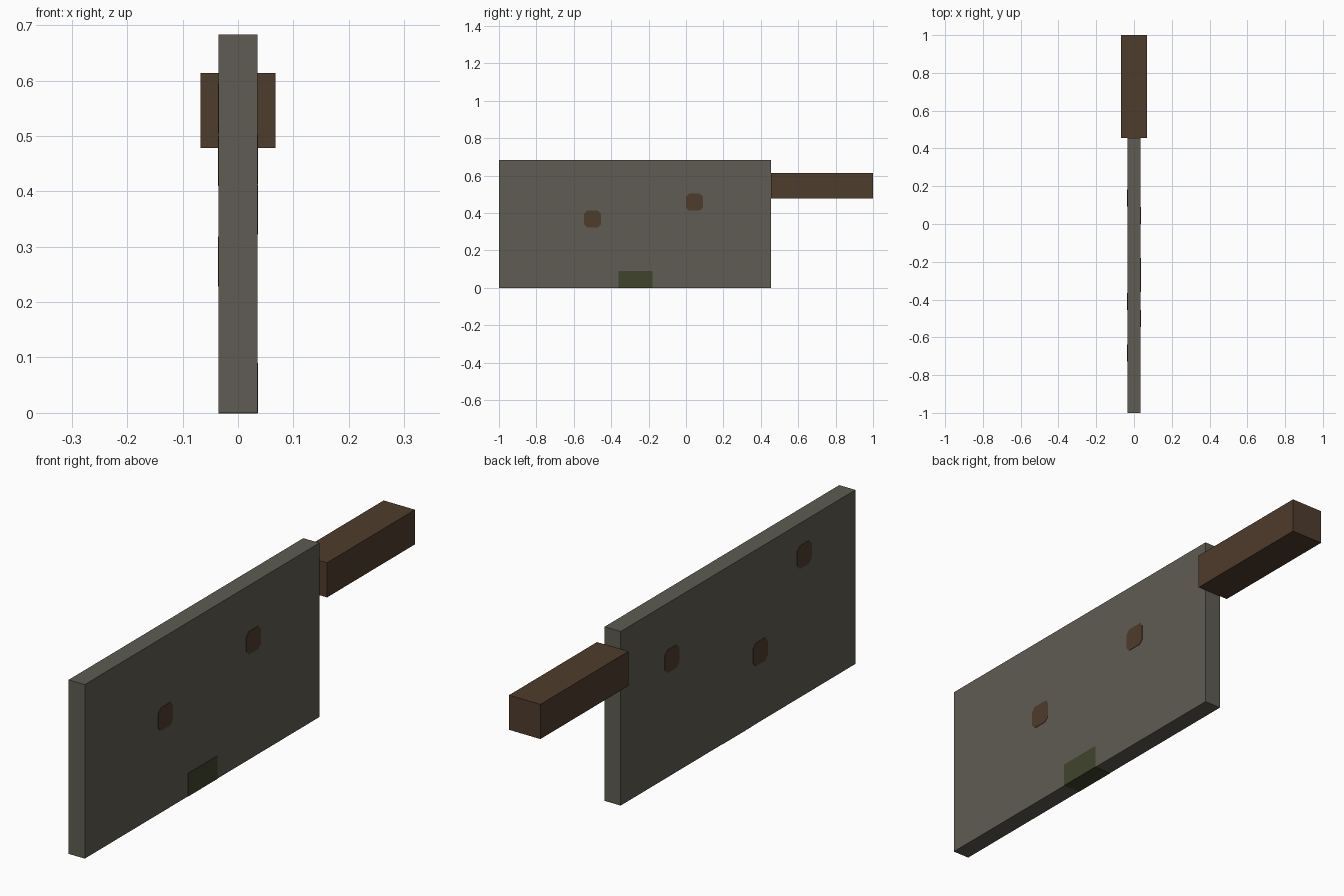
import bpy, bmesh

if "Cube" in bpy.data.objects:
    bpy.data.objects.remove(bpy.data.objects["Cube"])


def material(name, rgb):
    """Flat material from 0-255 display values, stored as linear."""
    mat = bpy.data.materials.new(name)
    lin = [((c / 255 + 0.055) / 1.055) ** 2.4 for c in rgb]
    mat.diffuse_color = (*lin, 1.0)
    mat.use_nodes = True
    mat.node_tree.nodes["Principled BSDF"].inputs["Base Color"].default_value = mat.diffuse_color
    return mat


STEEL = material("dull_steel", (94, 92, 82))
BROWN = material("dark_brown", (79, 60, 45))
GREEN = material("moss_green", (65, 68, 45))


def box(name, lo, hi, mat, chamfer=0.0):
    """Box between two corners; chamfer cuts the edges that run along x."""
    bm = bmesh.new()
    bmesh.ops.create_cube(bm, size=1)
    for v in bm.verts:
        v.co = [(a + b) / 2 + c * (b - a) for a, b, c in zip(lo, hi, v.co)]
    if chamfer:
        edges = [e for e in bm.edges
                 if abs(e.verts[0].co.x - e.verts[1].co.x) > 1e-5]
        bmesh.ops.bevel(bm, geom=edges, offset=chamfer, segments=1,
                        affect='EDGES')
    mesh = bpy.data.meshes.new(name)
    bm.to_mesh(mesh)
    bm.free()
    mesh.materials.append(mat)
    obj = bpy.data.objects.new(name, mesh)
    bpy.context.collection.objects.link(obj)
    return obj


T = 0.035    # half thickness of the blade
P = 0.0015   # how far painted plates stand proud

# Main parts
box("blade", (-T, -1, 0), (T, 0.455, 0.683), STEEL)
box("handle", (-0.068, 0.455, 0.478), (0.068, 1, 0.614), BROWN)

# Rust spots: (side, y, z)
spots = [(1, -0.50, 0.367), (1, 0.045, 0.458),
         (-1, 0.138, 0.455), (-1, -0.41, 0.273), (-1, -0.683, 0.55)]
R = 0.045
for i, (side, y, z) in enumerate(spots):
    x = side * T
    box(f"rust_spot_{i + 1}", (x - P, y - R, z - R), (x + P, y + R, z + R),
        BROWN, chamfer=0.016)

# Green stain on the right face, wrapping under the cutting edge
box("stain_side", (T - P, -0.36, 0), (T + P, -0.18, 0.09), GREEN)
box("stain_edge", (-T, -0.36, -0.001), (T, -0.18, 0.001), GREEN)
